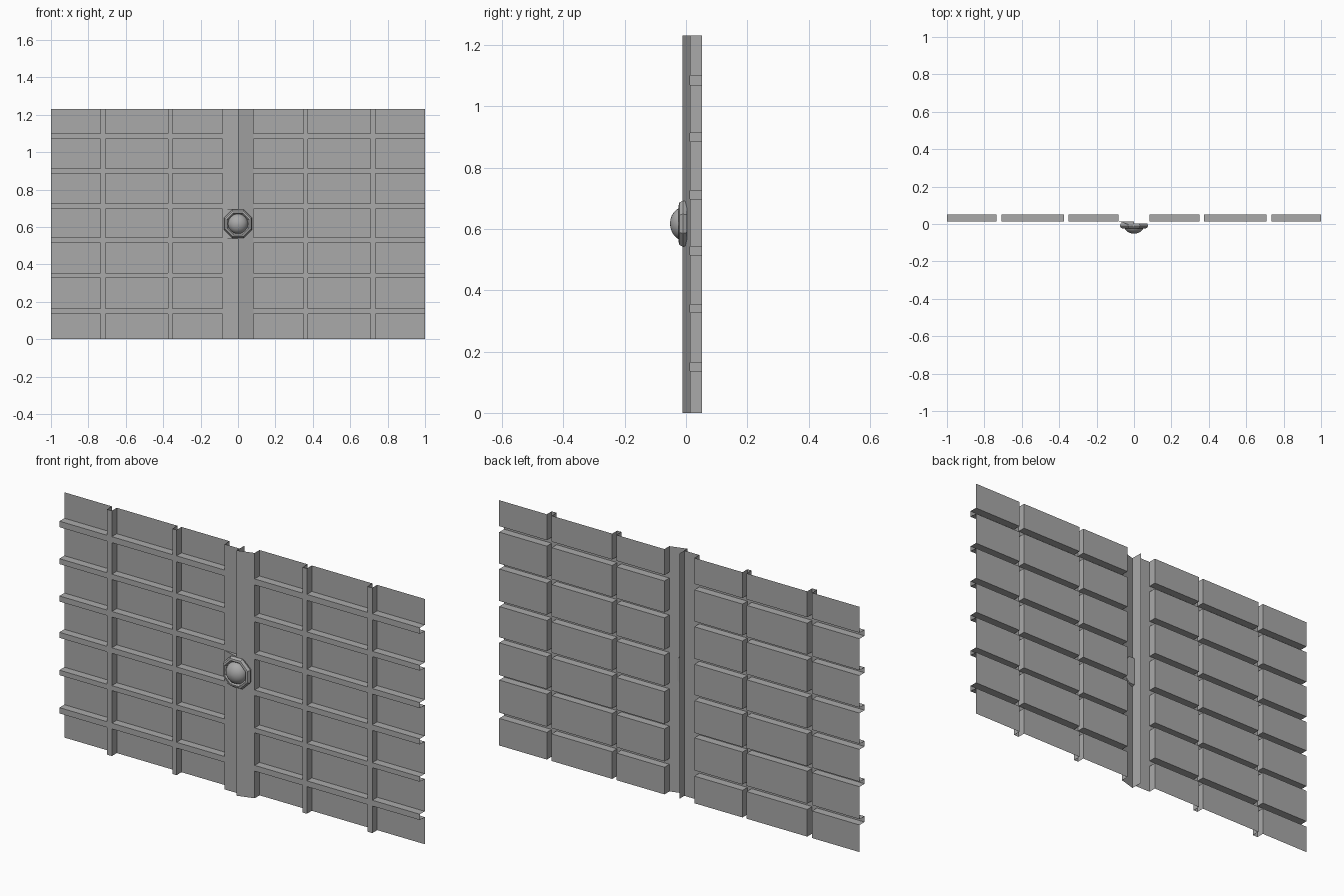
import bpy, bmesh, math
from mathutils import Matrix

old = bpy.data.objects.get("Cube")
if old:
    bpy.data.objects.remove(old, do_unlink=True)

grey = bpy.data.materials.new("plain grey")
GREY = (0.4, 0.4, 0.4, 1)
grey.diffuse_color = GREY
grey.use_nodes = True
grey.node_tree.nodes["Principled BSDF"].inputs["Base Color"].default_value = GREY

BACK, FRONT, RIDGE = 0.052, 0.013, -0.011   # sheet depths along y
TOP = 1.23
HALF = 0.083                                # half width of the centre spine
KNOB_Z = 0.617


def finish(name, bm):
    mesh = bpy.data.meshes.new(name)
    bm.to_mesh(mesh)
    bm.free()
    mesh.materials.append(grey)
    ob = bpy.data.objects.new(name, mesh)
    bpy.context.collection.objects.link(ob)
    return ob


def face(bm, *pts):
    return bm.faces.new([bm.verts.new(p) for p in pts])


def strip(bm, a, b, z0, z1):
    """Upright quad between two (x, y) points."""
    return face(bm, (*a, z0), (*b, z0), (*b, z1), (*a, z1))


# Ribbed sheet: odd grid intervals are ribs pressed forward, even ones are panels
half_x = [HALF, 0.350, 0.373, 0.709, 0.736, 1.0]
xs = [-x for x in reversed(half_x)] + half_x
zs = [0, 0.136, 0.165, 0.328, 0.353, 0.515, 0.543, 0.697, 0.725,
      0.885, 0.912, 1.07, 1.10, TOP]
CENTRE = 5


def depth(i, k):
    return FRONT if i % 2 or k % 2 else BACK


bm = bmesh.new()
for i in range(len(xs) - 1):
    for k in range(len(zs) - 1):
        x0, x1, z0, z1 = xs[i], xs[i + 1], zs[k], zs[k + 1]
        d = depth(i, k)
        if i != CENTRE:
            strip(bm, (x0, d), (x1, d), z0, z1)
        # Walls where the depth steps to the next cell
        if i + 2 < len(xs) and depth(i + 1, k) != d:
            strip(bm, (x1, d), (x1, depth(i + 1, k)), z0, z1)
        if i != CENTRE and k + 2 < len(zs) and depth(i, k + 1) != d:
            e = depth(i, k + 1)
            face(bm, (x0, d, z1), (x1, d, z1), (x1, e, z1), (x0, e, z1))
bmesh.ops.remove_doubles(bm, verts=bm.verts, dist=1e-5)
bmesh.ops.recalc_face_normals(bm, faces=bm.faces)
bm.normal_update()
flip = [f for f in bm.faces if f.normal.y > 0.5]
if flip:
    # Turn any connected region that faces backwards
    bmesh.ops.reverse_faces(bm, faces=list(bm.faces) if len(flip) > 50 else flip)
finish("ribbed_sheet", bm)

# Centre spine: flat left half, standing web, sloping right half
bm = bmesh.new()
strip(bm, (-HALF, FRONT), (0, FRONT), 0, TOP)
strip(bm, (0, BACK), (0, FRONT), 0, TOP)
strip(bm, (0, FRONT), (0, RIDGE), 0, TOP)
strip(bm, (0, RIDGE), (HALF, FRONT), 0, TOP)
finish("centre_spine", bm)

# Wedge that backs the knob on the flat half
bm = bmesh.new()
za, zb = KNOB_Z - 0.08, KNOB_Z + 0.08
strip(bm, (-HALF, FRONT), (0, RIDGE), za, zb)
for z in (za, zb):
    tri = [(-HALF, FRONT, z), (0, RIDGE, z), (0, FRONT, z)]
    face(bm, *(tri if z == zb else tri[::-1]))
finish("knob_wedge", bm)


def lathe(name, profile, sides, turn=0.0):
    """Spin (radius, y) points about the knob axis."""
    bm = bmesh.new()
    rings = []
    for r, y in profile:
        rings.append([bm.verts.new((r * math.cos(a), y, KNOB_Z + r * math.sin(a)))
                      for a in (turn + 2 * math.pi * s / sides for s in range(sides))])
    for lo, hi in zip(rings, rings[1:]):
        for s in range(sides):
            t = (s + 1) % sides
            bm.faces.new((lo[s], lo[t], hi[t], hi[s]))
    bm.faces.new(rings[0])
    bm.faces.new(rings[-1])
    bmesh.ops.recalc_face_normals(bm, faces=bm.faces)
    return finish(name, bm)


# Eight-sided collar with a hollow lip
lathe("knob_collar",
      [(0.076, 0.003), (0.082, -0.010), (0.074, -0.022), (0.064, -0.024), (0.054, -0.012)],
      8, math.pi / 8)

# Rounded knob
dome = [(0.054 * math.cos(a), -0.008 - 0.044 * math.sin(a))
        for a in (math.radians(d) for d in (0, 15, 30, 45, 60, 75, 87))]
knob = lathe("knob_dome", dome, 24)
bpy.ops.object.select_all(action='DESELECT')
knob.select_set(True)
bpy.context.view_layer.objects.active = knob
bpy.ops.object.shade_smooth_by_angle(angle=math.radians(40))
